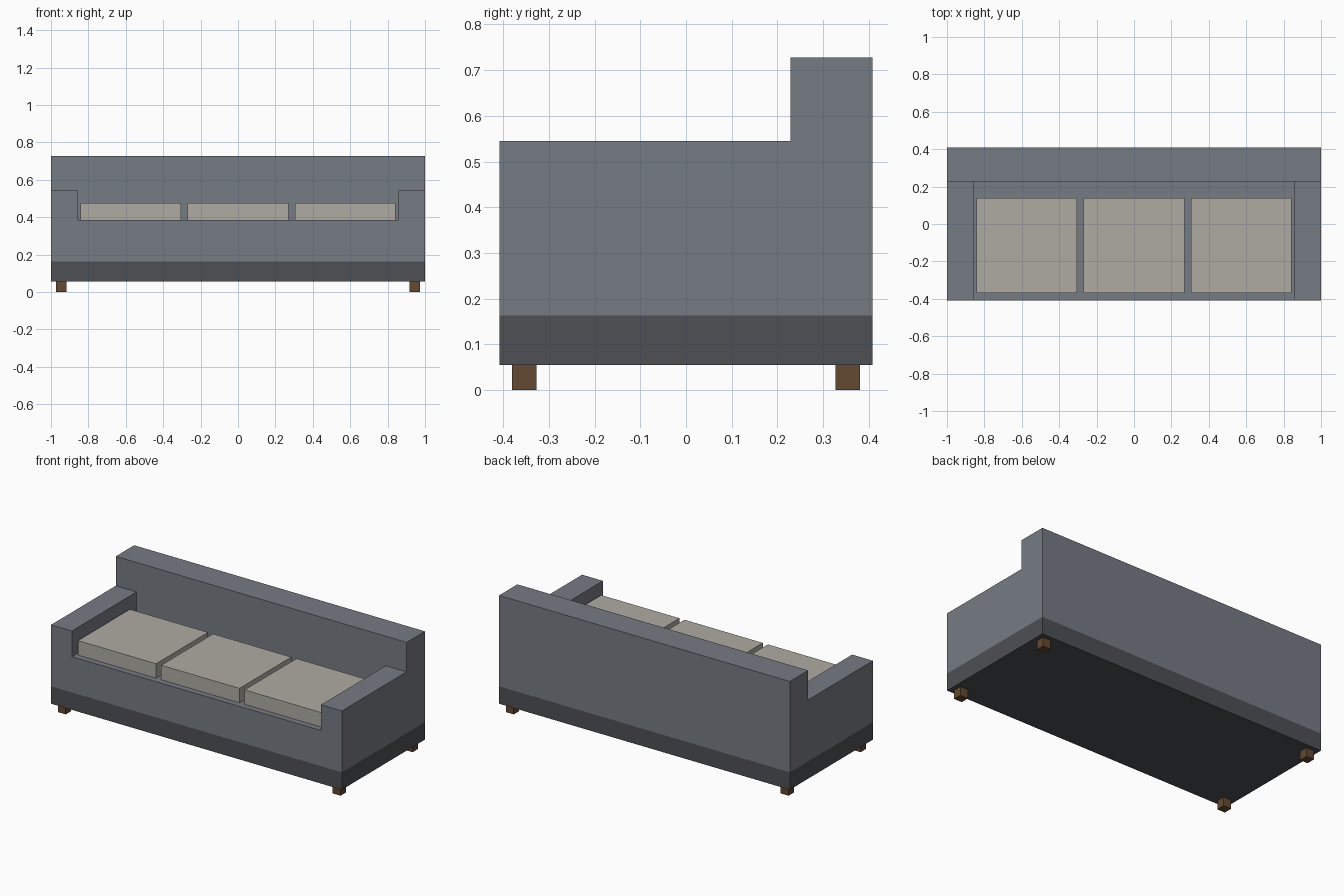
import bpy
import bmesh
from mathutils import Vector

if "Cube" in bpy.data.objects:
    bpy.data.objects.remove(bpy.data.objects["Cube"])


def material(name, rgb):
    mat = bpy.data.materials.new(name)
    mat.use_nodes = True
    color = (*rgb, 1)
    mat.diffuse_color = color
    mat.node_tree.nodes["Principled BSDF"].inputs["Base Color"].default_value = color
    return mat


def box(name, low, high, mat):
    """Axis-aligned box between two opposite corners."""
    low, high = Vector(low), Vector(high)
    bm = bmesh.new()
    bmesh.ops.create_cube(bm, size=1)
    bmesh.ops.scale(bm, vec=high - low, verts=bm.verts)
    bmesh.ops.translate(bm, vec=(low + high) / 2, verts=bm.verts)
    mesh = bpy.data.meshes.new(name)
    bm.to_mesh(mesh)
    bm.free()
    mesh.materials.append(mat)
    obj = bpy.data.objects.new(name, mesh)
    bpy.context.collection.objects.link(obj)
    return obj


fabric = material("grey fabric", (0.18, 0.20, 0.23))
plinth = material("dark grey base", (0.075, 0.08, 0.09))
linen = material("beige cushion", (0.43, 0.41, 0.37))
wood = material("brown wood", (0.125, 0.066, 0.032))

# Main heights and depths
DEPTH = 0.408
LEG_TOP, BASE_TOP, SEAT_TOP, ARM_TOP, BACK_TOP = 0.055, 0.163, 0.385, 0.545, 0.728
BACK_FRONT = 0.228
ARM_INNER = 0.857

# Body
box("base", (-1, -DEPTH, LEG_TOP), (1, DEPTH, BASE_TOP), plinth)
box("seat", (-1, -DEPTH, BASE_TOP), (1, DEPTH, SEAT_TOP), fabric)
box("backrest", (-1, BACK_FRONT, SEAT_TOP), (1, DEPTH, BACK_TOP), fabric)

# Arms and legs, mirrored left and right
for side, label in ((1, "left"), (-1, "right")):
    x0, x1 = sorted((side * ARM_INNER, side))
    box(label + "_arm", (x0, -DEPTH, SEAT_TOP), (x1, BACK_FRONT, ARM_TOP), fabric)
    for end, place in ((-1, "front"), (1, "back")):
        x, y, half = side * 0.945, end * 0.354, 0.027
        box(f"{place}_{label}_leg", (x - half, y - half, 0),
            (x + half, y + half, LEG_TOP), wood)

# Three seat cushions
for i, label in enumerate(("right", "middle", "left")):
    x = (i - 1) * 0.573
    box(label + "_cushion", (x - 0.269, -0.37, SEAT_TOP), (x + 0.269, 0.14, 0.475), linen)
